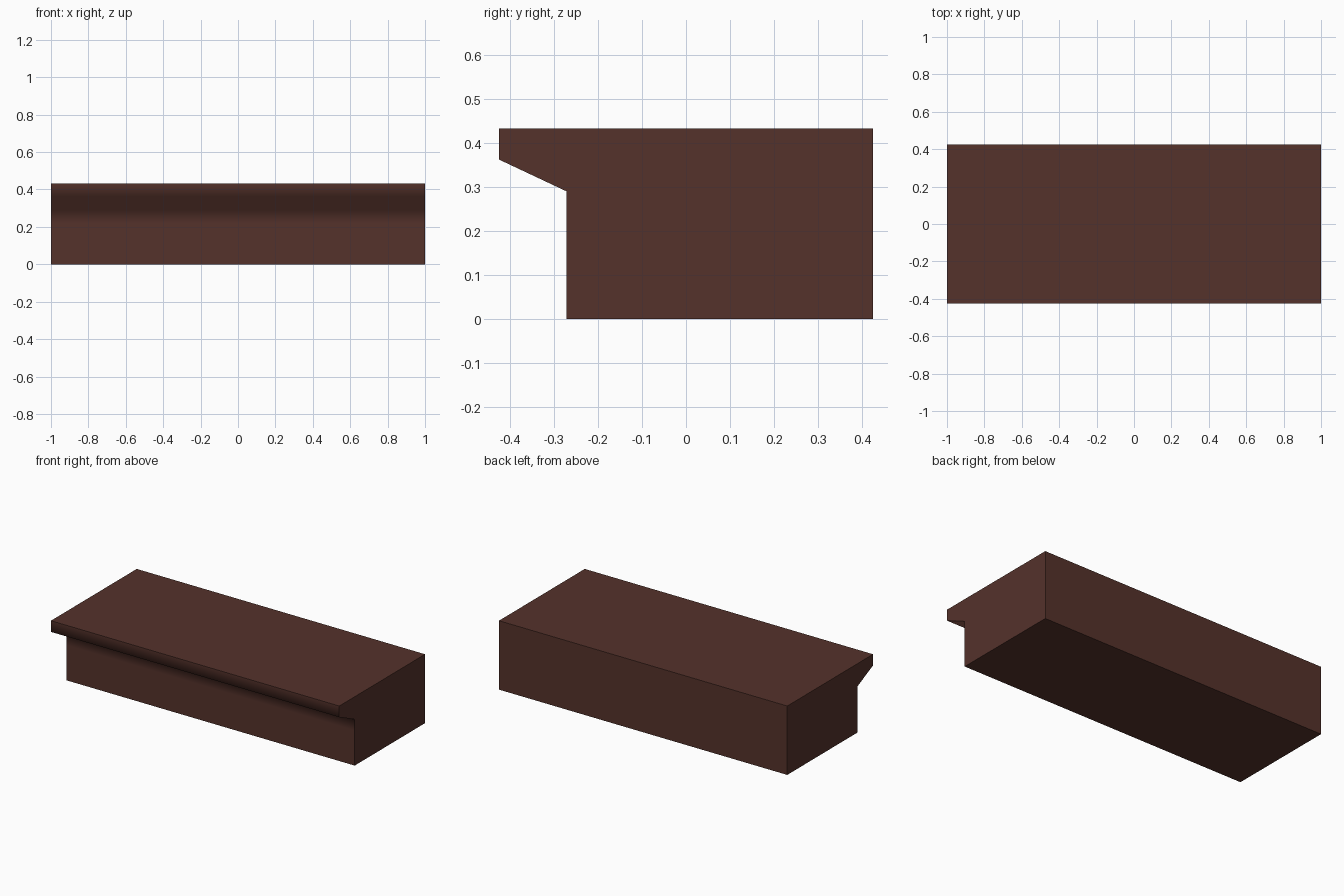
import bpy, bmesh, math

if "Cube" in bpy.data.objects:
    bpy.data.objects.remove(bpy.data.objects["Cube"])

# Side profile (y, z): overhanging lip, sloped underside, riser, base, back
profile = [(-0.425, 0.432), (-0.425, 0.362), (-0.272, 0.29), (-0.272, 0.22),
           (-0.272, 0.0), (0.425, 0.0), (0.425, 0.432)]

# Step block: profile extruded along x
bm = bmesh.new()
end = bm.faces.new([bm.verts.new((-1, y, z)) for y, z in profile])
ext = bmesh.ops.extrude_face_region(bm, geom=[end], use_keep_orig=True)
bmesh.ops.translate(bm, vec=(2, 0, 0),
                    verts=[v for v in ext["geom"] if isinstance(v, bmesh.types.BMVert)])
bmesh.ops.recalc_face_normals(bm, faces=bm.faces)
mesh = bpy.data.meshes.new("stair_step")
bm.to_mesh(mesh)
bm.free()

step = bpy.data.objects.new("stair_step", mesh)
bpy.context.collection.objects.link(step)

# Dark brown wood
wood = bpy.data.materials.new("dark_wood")
wood.diffuse_color = (0.09, 0.032, 0.024, 1)
wood.use_nodes = True
wood.node_tree.nodes["Principled BSDF"].inputs["Base Color"].default_value = wood.diffuse_color
mesh.materials.append(wood)

# Soft shading under the lip, crisp right angles elsewhere
bpy.context.view_layer.objects.active = step
step.select_set(True)
bpy.ops.object.shade_smooth_by_angle(angle=math.radians(75))
